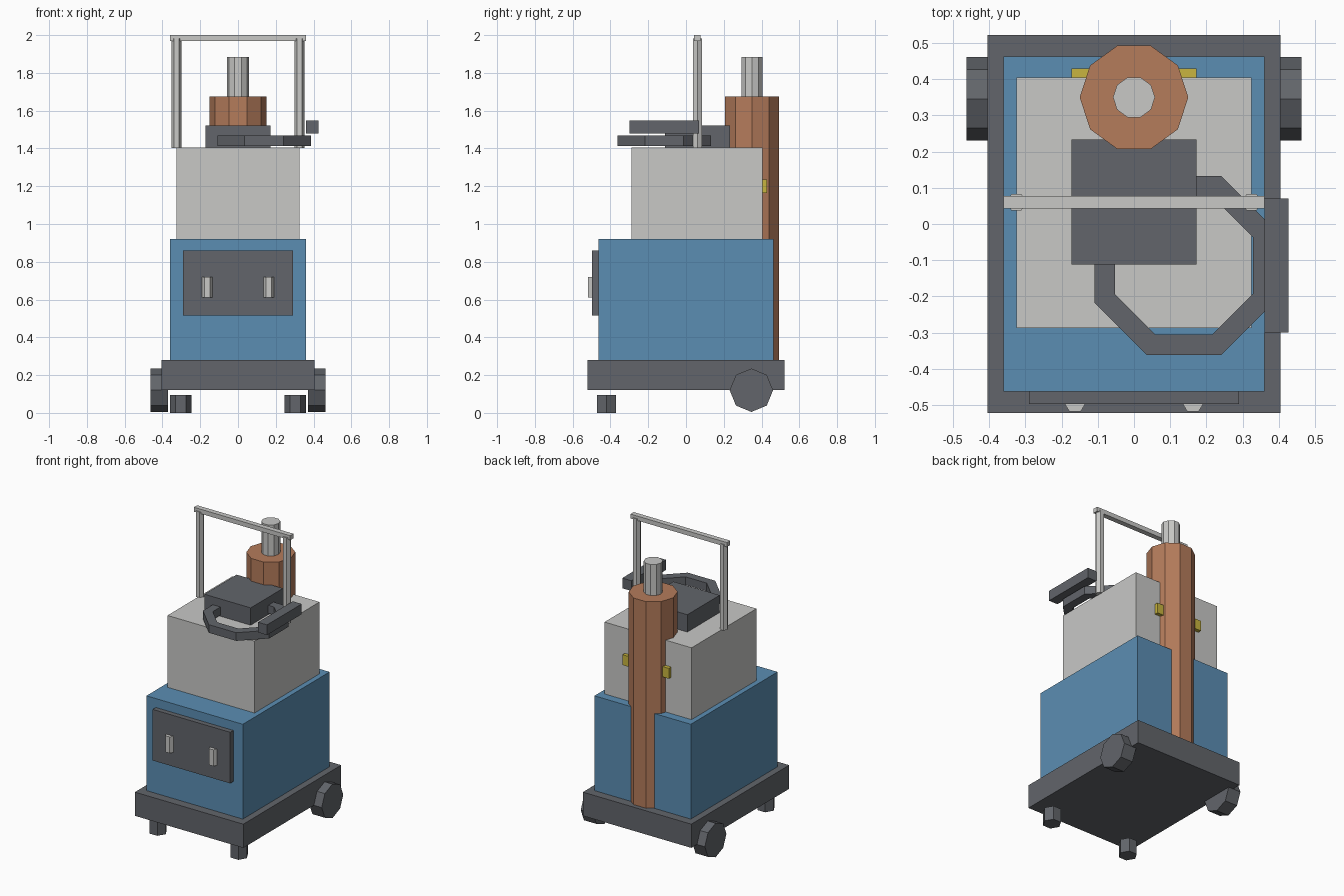
import bpy, bmesh, math
from mathutils import Matrix

cube = bpy.data.objects.get("Cube")
if cube:
    bpy.data.objects.remove(cube, do_unlink=True)


def material(name, rgb):
    m = bpy.data.materials.new(name)
    m.use_nodes = True
    m.diffuse_color = (*rgb, 1)
    m.node_tree.nodes["Principled BSDF"].inputs["Base Color"].default_value = (*rgb, 1)
    return m


BLUE = material("cabinet_blue", (0.105, 0.27, 0.45))
GREY = material("dark_grey", (0.122, 0.13, 0.145))
PALE = material("pale_grey", (0.58, 0.58, 0.565))
COPPER = material("copper_orange", (0.46, 0.2, 0.105))
YELLOW = material("clamp_yellow", (0.58, 0.46, 0.05))


def finish(name, bm, mat):
    bmesh.ops.recalc_face_normals(bm, faces=bm.faces[:])
    mesh = bpy.data.meshes.new(name)
    bm.to_mesh(mesh)
    bm.free()
    mesh.materials.append(mat)
    obj = bpy.data.objects.new(name, mesh)
    bpy.context.collection.objects.link(obj)
    return obj


def box(name, mat, x, y, z):
    """Box from (low, high) ranges on each axis."""
    bm = bmesh.new()
    bmesh.ops.create_cube(bm, size=1)
    for v in bm.verts:
        v.co = [r[0] if c < 0 else r[1] for c, r in zip(v.co, (x, y, z))]
    return finish(name, bm, mat)


def prism(name, mat, sides, radius, centre, length, along_x=False):
    """Regular prism with a corner on +x, optionally laid along x."""
    bm = bmesh.new()
    bmesh.ops.create_circle(bm, cap_ends=True, segments=sides, radius=radius,
                            matrix=Matrix.Rotation(math.pi / 2, 4, "Z"))
    # make sure one corner sits exactly on the x axis
    v = bm.verts[:][0].co
    turn = Matrix.Rotation(-math.atan2(v.y, v.x), 4, "Z")
    bmesh.ops.transform(bm, matrix=turn, verts=bm.verts[:])
    ext = bmesh.ops.extrude_face_region(bm, geom=bm.faces[:])
    top = [g for g in ext["geom"] if isinstance(g, bmesh.types.BMVert)]
    bmesh.ops.translate(bm, verts=top, vec=(0, 0, length))
    bmesh.ops.translate(bm, verts=bm.verts[:], vec=(0, 0, -length / 2))
    m = Matrix.Translation(centre)
    if along_x:
        m = m @ Matrix.Rotation(math.pi / 2, 4, "Y")
    bmesh.ops.transform(bm, matrix=m, verts=bm.verts[:])
    return finish(name, bm, mat)


def square_ring(name, mat, sides, inner, outer, centre, z):
    """Polygonal ring with a rectangular cross-section."""
    bm = bmesh.new()
    loops = []
    for i in range(sides):
        a = (i + 0.5) * math.tau / sides
        loops.append([bm.verts.new((centre[0] + r * math.cos(a),
                                    centre[1] + r * math.sin(a), h))
                      for r, h in ((inner, z[0]), (outer, z[0]),
                                   (outer, z[1]), (inner, z[1]))])
    for i in range(sides):
        a, b = loops[i], loops[(i + 1) % sides]
        for j in range(4):
            k = (j + 1) % 4
            bm.faces.new((a[j], a[k], b[k], b[j]))
    return finish(name, bm, mat)


# Body
box("base_tray", GREY, (-0.405, 0.405), (-0.522, 0.522), (0.12, 0.28))
box("lower_cabinet", BLUE, (-0.36, 0.36), (-0.463, 0.463), (0.28, 0.92))
box("upper_cabinet", PALE, (-0.325, 0.325), (-0.288, 0.405), (0.92, 1.405))
box("front_panel", GREY, (-0.29, 0.29), (-0.497, -0.46), (0.515, 0.86))

# Gas bottle at the back
prism("gas_bottle", COPPER, 10, 0.15, (0, 0.35, 0.978), 1.395)
prism("bottle_valve", PALE, 10, 0.058, (0, 0.35, 1.775), 0.22)
box("bottle_clamp", YELLOW, (-0.173, 0.173), (0.4, 0.43), (1.165, 1.235))

# Torch, coiled cable and feeder on the top
box("wire_feeder", GREY, (-0.173, 0.173), (-0.112, 0.233), (1.405, 1.522))
square_ring("torch_cable", GREY, 8, 0.206, 0.268, (0.138, -0.115), (1.413, 1.468))
box("torch_grip", GREY, (0.36, 0.427), (-0.3, 0.07), (1.478, 1.547))

# Push handle
box("handle_bar", PALE, (-0.36, 0.36), (0.043, 0.078), (1.97, 2.0))

# Mirrored parts
for side, s in (("left", 1), ("right", -1)):
    prism(f"handle_post_{side}", PALE, 6, 0.027, (s * 0.325, 0.06, 1.692), 0.58)
    prism(f"panel_latch_{side}", PALE, 6, 0.031, (s * 0.163, -0.492, 0.665), 0.11)
    prism(f"rear_wheel_{side}", GREY, 8, 0.115, (s * 0.417, 0.346, 0.12), 0.093, True)
    prism(f"front_caster_{side}", GREY, 6, 0.058, (s * 0.303, -0.42, 0.047), 0.094)
